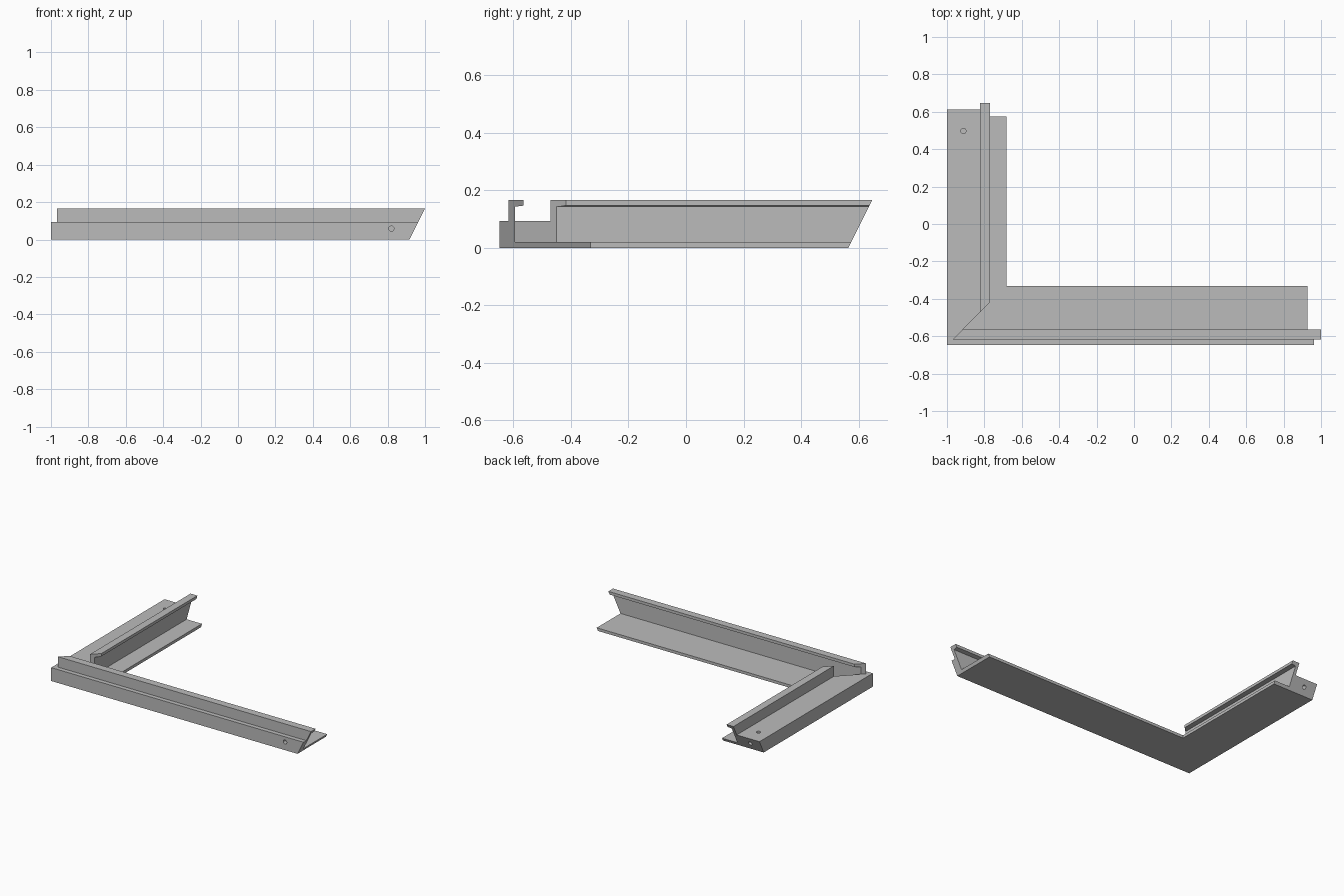
import bpy, bmesh
from mathutils import Vector

if "Cube" in bpy.data.objects:
    bpy.data.objects.remove(bpy.data.objects["Cube"])

X0, Y0 = -1.0, -0.648      # outer corner of the frame
WIDTH, TOP = 0.317, 0.167  # flange width and overall height
LEDGE, FLANGE, LIP = 0.094, 0.02, 0.147
SLANT = 0.5                # lean of the free ends

grey = bpy.data.materials.new("light grey")
grey.use_nodes = True
grey.diffuse_color = (0.5, 0.5, 0.5, 1)
grey.node_tree.nodes["Principled BSDF"].inputs["Base Color"].default_value = (0.5, 0.5, 0.5, 1)


def rail(name, outer, inner, hook, length, place):
    """Sweep the hooked profile from the mitred corner to a slanted free end."""
    profile = [(0, 0), (WIDTH, 0), (WIDTH, FLANGE), (inner, FLANGE),
               (inner, LIP - 0.004), (hook - 0.015, LIP - 0.002), (hook, LIP),
               (hook, TOP), (outer, TOP), (outer, LEDGE), (0, LEDGE)]
    bm = bmesh.new()
    start = [bm.verts.new(place(w, w, z)) for w, z in profile]
    end = [bm.verts.new(place(length + SLANT * z, w, z)) for w, z in profile]
    bm.faces.new(start)
    bm.faces.new(end)
    n = len(profile)
    for i in range(n):
        j = (i + 1) % n
        bm.faces.new((start[i], start[j], end[j], end[i]))
    bmesh.ops.recalc_face_normals(bm, faces=bm.faces)
    mesh = bpy.data.meshes.new(name)
    bm.to_mesh(mesh)
    bm.free()
    mesh.materials.append(grey)
    obj = bpy.data.objects.new(name, mesh)
    bpy.context.collection.objects.link(obj)
    return obj


def drill(obj, centre, axis, depth, radius=0.014):
    """Cut a blind round hole centred on a surface point."""
    bpy.ops.mesh.primitive_cylinder_add(vertices=24, radius=radius, depth=2 * depth, location=centre)
    cutter = bpy.context.object
    cutter.name = "hole_cutter"
    cutter.rotation_euler = Vector(axis).to_track_quat("Z", "Y").to_euler()
    cutter.data.materials.append(grey)
    cutter.hide_render = True
    mod = obj.modifiers.new("hole", "BOOLEAN")
    mod.operation = "DIFFERENCE"
    mod.solver = "EXACT"
    mod.object = cutter
    bpy.context.view_layer.objects.active = obj
    bpy.ops.object.modifier_apply(modifier=mod.name)
    bpy.data.objects.remove(cutter)


# Long rail across the front, short rail along the side
front_rail = rail("front_rail", 0.031, 0.053, 0.083, 1.9165,
                  lambda s, w, z: (X0 + s, Y0 + w, z))
side_rail = rail("side_rail", 0.177, 0.198, 0.230, 1.2125,
                 lambda s, w, z: (X0 + w, Y0 + s, z))

# Screw holes near the free ends
drill(front_rail, (0.82, Y0, 0.058), (0, 1, 0), 0.035)
drill(side_rail, (-0.912, 0.497, LEDGE), (0, 0, 1), 0.04)
drill(side_rail, (-0.912, 0.59, 0.05), (0, 1, -SLANT), 0.05)
